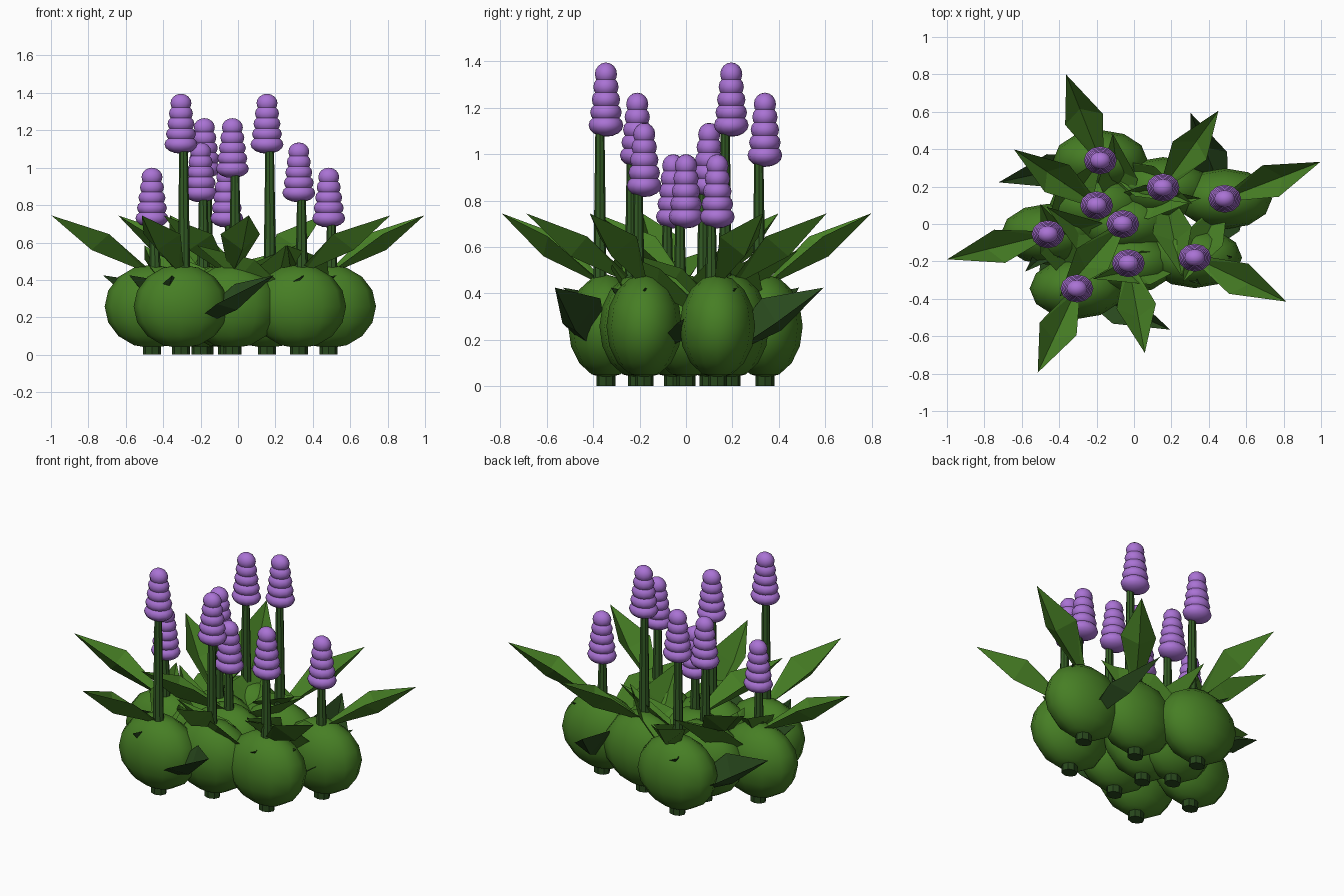
import bpy, bmesh
from math import cos, sin, pi, radians
from mathutils import Matrix, Vector

cube = bpy.data.objects.get("Cube")
if cube:
    bpy.data.objects.remove(cube)


def material(name, rgb):
    m = bpy.data.materials.new(name)
    m.use_nodes = True
    m.diffuse_color = (*rgb, 1)
    m.node_tree.nodes["Principled BSDF"].inputs["Base Color"].default_value = (*rgb, 1)
    return m


LEAF_GREEN = material("leaf green", (0.062, 0.21, 0.018))
STEM_GREEN = material("stem green", (0.033, 0.105, 0.018))
DARK_GREEN = material("dark green", (0.021, 0.064, 0.012))
PURPLE = material("petal purple", (0.40, 0.17, 0.66))

SQUASH = 0.85  # plants are a little narrower front to back


def finish(bm, name, mat, smooth):
    for f in bm.faces:
        f.smooth = smooth
    mesh = bpy.data.meshes.new(name)
    bm.to_mesh(mesh)
    bm.free()
    mesh.materials.append(mat)
    ob = bpy.data.objects.new(name, mesh)
    bpy.context.collection.objects.link(ob)


def ball(bm, centre, radii, sides, rings):
    mat = Matrix.Translation(centre) @ Matrix.Diagonal((*radii, 1))
    bmesh.ops.create_uvsphere(bm, u_segments=sides, v_segments=rings, radius=1, matrix=mat)


def bush(x, y):
    bm = bmesh.new()
    ball(bm, (x, y, 0.258), (0.253, 0.163, 0.224), 12, 8)
    finish(bm, "bush", LEAF_GREEN, True)


# Tapered eight-sided tube; sections give x offset, y offset, height, radius
def tube(x, y, sections, name, mat):
    bm = bmesh.new()
    rings = []
    for dx, dy, z, r in sections:
        rings.append([bm.verts.new((x + dx + r * cos(a * pi / 4),
                                    y + dy + SQUASH * r * sin(a * pi / 4), z)) for a in range(8)])
    for low, high in zip(rings, rings[1:]):
        for i in range(8):
            j = (i + 1) % 8
            bm.faces.new((low[i], low[j], high[j], high[i]))
    bm.faces.new(rings[0][::-1])
    bm.faces.new(rings[-1])
    finish(bm, name, mat, False)


# Flower head of five stacked, shrinking blobs
def flower_head(x, y, top):
    bm = bmesh.new()
    for i in range(5):
        r = 0.056 + 0.008 * i
        ball(bm, (x, y, top - 0.05 - 0.055 * i), (r, r * SQUASH, 0.05), 12, 8)
    finish(bm, "flower_head", PURPLE, True)


# Channelled pointed leaf: the rib lies below the two edges, the tip turns up
def leaf(x, y, angle, drop, tilt, name, mat):
    bm = bmesh.new()
    a = radians(angle)
    along = Vector((cos(a), sin(a)))
    side = Vector((-sin(a), cos(a)))

    def point(d, s, z):
        p = along * d + side * s
        return bm.verts.new((x + p.x * 0.56, y + p.y * 0.485, z - drop + s * tilt))

    base = [point(0.05, s, 0.46) for s in (-0.05, 0.05)]
    root = point(0.05, 0, 0.44)
    edges = [point(0.48, s, 0.645) for s in (-0.19, 0.19)]
    rib = point(0.6, 0, 0.56)
    tip = point(1, 0, 0.745)
    for b, e in zip(base, edges):
        bm.faces.new((root, b, e))
        bm.faces.new((root, e, rib))
        bm.faces.new((rib, e, tip))
    bmesh.ops.recalc_face_normals(bm, faces=bm.faces)
    finish(bm, name, mat, False)


# x, y, flower top, direction of the upper leaf
PLANTS = [
    (-0.18, 0.34, 1.265, 109),
    (-0.20, 0.10, 1.135, 142),
    (0.155, 0.195, 1.395, 58),
    (0.485, 0.135, 1.0, 24),
    (-0.06, 0.0, 1.0, 233),
    (-0.46, -0.055, 1.0, 196),
    (-0.03, -0.21, 1.265, 279),
    (0.325, -0.18, 1.135, 331),
    (-0.305, -0.345, 1.395, 248),
]

SPIRAL = -137.5  # turn from each leaf to the next one down

for x, y, top, turn in PLANTS:
    bush(x, y)
    tube(x, y, [(0, 0, 0, 0.048), (0, 0, 0.1, 0.048)], "foot", DARK_GREEN)
    tube(x, y, [(0.016, -0.026, 0.3, 0.036), (0.014, -0.026, top - 0.28, 0.023)],
         "stem", STEM_GREEN)
    flower_head(x, y, top)
    leaf(x, y, turn, 0, 0, "upper_leaf", LEAF_GREEN)
    leaf(x, y, turn + SPIRAL, 0.16, 0.12, "middle_leaf", LEAF_GREEN)
    leaf(x, y, turn + 2 * SPIRAL, 0.32, 0.28, "lower_leaf", DARK_GREEN)
